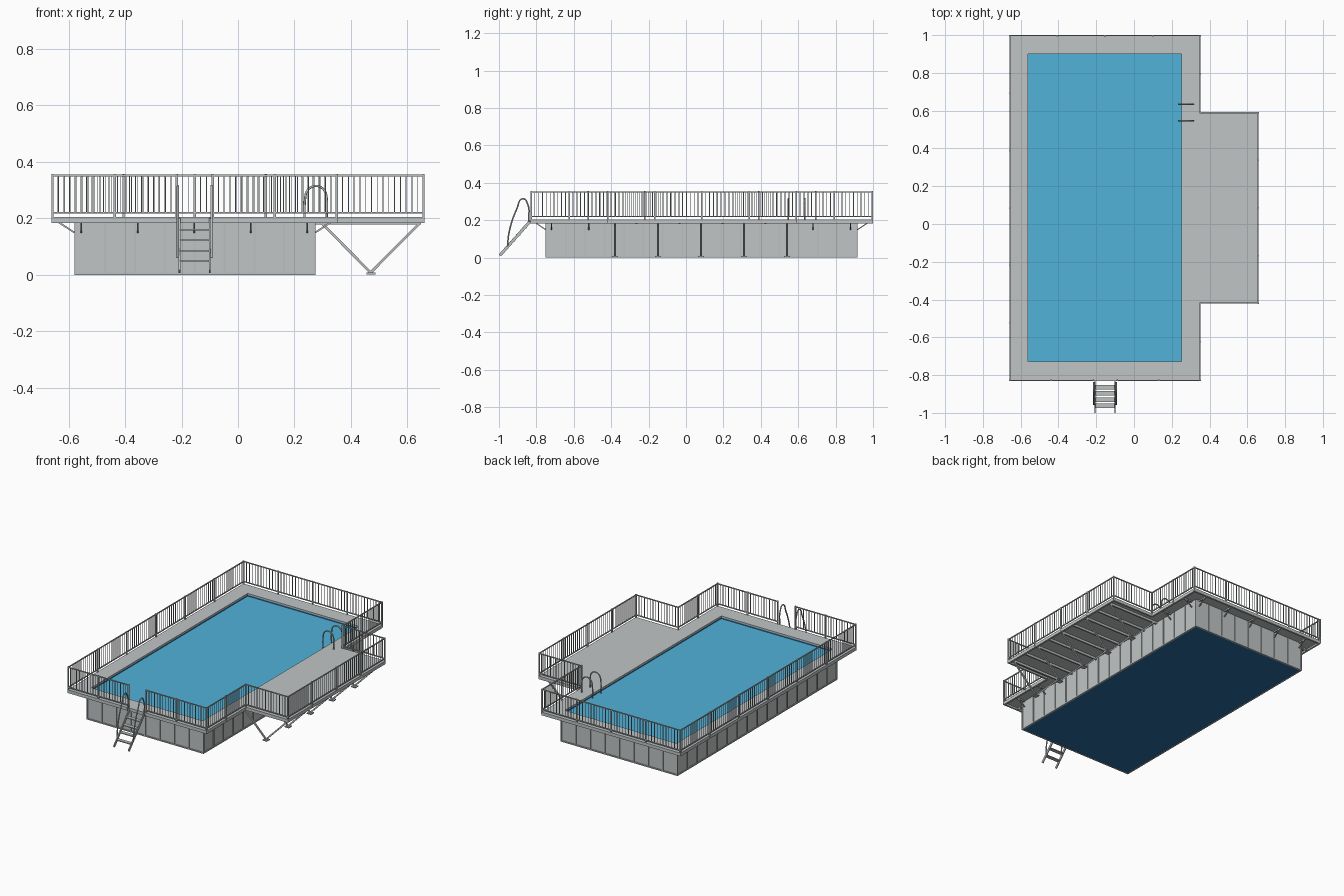
import bpy, bmesh, math
from mathutils import Vector, Matrix

if "Cube" in bpy.data.objects:
    bpy.data.objects.remove(bpy.data.objects["Cube"])


def material(name, rgb):
    lin = [((c / 255 + 0.055) / 1.055) ** 2.4 for c in rgb] + [1]
    m = bpy.data.materials.new(name)
    m.use_nodes = True
    m.diffuse_color = lin
    m.node_tree.nodes["Principled BSDF"].inputs["Base Color"].default_value = lin
    return m


GREY = material("light grey deck", (192, 197, 198))
STEEL = material("light grey steel", (188, 192, 193))
WATER = material("water blue", (81, 178, 216))
LINER = material("deep blue liner", (42, 106, 160))

# Main levels and plan limits
DECK_LOW, DECK_TOP, RAIL_TOP = 0.183, 0.204, 0.355
X0, X1, X2 = -0.66, 0.353, 0.66
Y0, Y1, Y2, Y3 = -0.831, -0.422, 0.592, 1.0
WX0, WX1, WY0, WY1 = -0.58, 0.274, -0.75, 0.917
PX0, PX1, PY0, PY1 = -0.56, 0.252, -0.727, 0.90


def box(bm, x0, x1, y0, y1, z0, z1):
    size = Matrix.Diagonal((x1 - x0, y1 - y0, z1 - z0, 1))
    mid = Matrix.Translation(((x0 + x1) / 2, (y0 + y1) / 2, (z0 + z1) / 2))
    bmesh.ops.create_cube(bm, size=1, matrix=mid @ size)


def beam(bm, p, q, w, h=None):
    """Rectangular bar from p to q."""
    p, q = Vector(p), Vector(q)
    turn = (q - p).to_track_quat('Z', 'Y').to_matrix().to_4x4()
    size = Matrix.Diagonal((w, h or w, (q - p).length, 1))
    bmesh.ops.create_cube(bm, size=1, matrix=Matrix.Translation((p + q) / 2) @ turn @ size)


def finish(bm, name, mat):
    bmesh.ops.recalc_face_normals(bm, faces=bm.faces)
    me = bpy.data.meshes.new(name)
    bm.to_mesh(me)
    bm.free()
    me.materials.append(mat)
    bpy.context.collection.objects.link(bpy.data.objects.new(name, me))


def ring(bm, x0, x1, y0, y1, t, z0, z1):
    """Rectangular frame of wall thickness t, inside the given limits."""
    box(bm, x0, x0 + t, y0, y1, z0, z1)
    box(bm, x1 - t, x1, y0, y1, z0, z1)
    box(bm, x0 + t, x1 - t, y0, y0 + t, z0, z1)
    box(bm, x0 + t, x1 - t, y1 - t, y1, z0, z1)


def tube(name, points, r, mat):
    cu = bpy.data.curves.new(name, 'CURVE')
    cu.dimensions = '3D'
    cu.bevel_depth, cu.bevel_resolution, cu.resolution_u = r, 2, 6
    cu.use_fill_caps = True
    sp = cu.splines.new('BEZIER')
    sp.bezier_points.add(len(points) - 1)
    for bp, co in zip(sp.bezier_points, points):
        bp.co = co
        bp.handle_left_type = bp.handle_right_type = 'AUTO'
    cu.materials.append(mat)
    bpy.context.collection.objects.link(bpy.data.objects.new(name, cu))


# Deck slab with the pool opening
outline = [(X0, Y0), (X1, Y0), (X1, Y1), (X2, Y1), (X2, Y2), (X1, Y2), (X1, Y3), (X0, Y3)]
hole = [(PX0, PY0), (PX1, PY0), (PX1, PY1), (PX0, PY1)]
bm = bmesh.new()
for loop in (outline, hole):
    vs = [bm.verts.new((x, y, DECK_TOP)) for x, y in loop]
    for a, b in zip(vs, vs[1:] + vs[:1]):
        bm.edges.new((a, b))
bmesh.ops.triangle_fill(bm, edges=bm.edges[:], use_beauty=True, normal=(0, 0, 1))
ext = bmesh.ops.extrude_face_region(bm, geom=bm.faces[:])
low = [g for g in ext["geom"] if isinstance(g, bmesh.types.BMVert)]
bmesh.ops.translate(bm, verts=low, vec=(0, 0, -0.01))
finish(bm, "deck", GREY)

# Edge channel under the deck
bm = bmesh.new()
for (xa, ya), (xb, yb) in zip(outline, outline[1:] + outline[:1]):
    d = Vector((xb - xa, yb - ya)).normalized()
    n = Vector((-d.y, d.x)) * 0.012
    xs, ys = sorted((xa, xb, xa + n.x, xb + n.x)), sorted((ya, yb, ya + n.y, yb + n.y))
    box(bm, xs[0], xs[-1], ys[0], ys[-1], DECK_LOW, DECK_TOP - 0.001)
finish(bm, "deck_edge", GREY)

# Pool walls, their ribs and rims
bm = bmesh.new()
ring(bm, WX0 + 0.005, WX1 - 0.005, WY0 + 0.005, WY1 - 0.005, 0.01, 0.003, 0.194)
finish(bm, "pool_walls", GREY)

bm = bmesh.new()
for i in range(9):
    x = WX0 + 0.004 + (WX1 - WX0 - 0.008) * i / 8
    for y in (WY0, WY1 - 0.006):
        box(bm, x - 0.004, x + 0.004, y, y + 0.006, 0.004, 0.19)
for i in range(17):
    y = WY0 + 0.004 + (WY1 - WY0 - 0.008) * i / 16
    for x in (WX0, WX1 - 0.006):
        box(bm, x, x + 0.006, y - 0.004, y + 0.004, 0.004, 0.19)
ring(bm, WX0, WX1, WY0, WY1, 0.01, 0, 0.008)
finish(bm, "wall_ribs", STEEL)

# Liner set flush with the deck opening, and water
bm = bmesh.new()
box(bm, WX0 + 0.008, WX1 - 0.008, WY0 + 0.008, WY1 - 0.008, 0.001, 0.008)
t = 0.002
ring(bm, PX0 - t, PX1 + t, PY0 - t, PY1 + t, t, 0.008, 0.194)
finish(bm, "pool_liner", LINER)
bm = bmesh.new()
box(bm, PX0, PX1, PY0, PY1, 0.176, 0.186)
finish(bm, "water", WATER)

# Diagonal brackets carrying the walkway
bm = bmesh.new()


def bracket(x, y, dx, dy):
    reach = 0.058
    beam(bm, (x, y, 0.15), (x + dx * reach, y + dy * reach, 0.188), 0.006)
    beam(bm, (x, y, 0.188), (x + dx * 0.075, y + dy * 0.075, 0.188), 0.008)


for i in range(5):
    x = -0.555 + 0.2 * i
    bracket(x, WY0, 0, -1)
    bracket(x, WY1, 0, 1)
for i in range(9):
    y = -0.72 + 0.2 * i
    bracket(WX0, y, -1, 0)
    if not Y1 < y < Y2:
        bracket(WX1, y, 1, 0)
finish(bm, "walkway_brackets", STEEL)

# Side terrace joists and V-shaped supports
bm = bmesh.new()
for i in range(9):
    y = -0.38 + 0.115 * i
    beam(bm, (WX1, y, 0.189), (X2 - 0.012, y, 0.189), 0.01, 0.02)
finish(bm, "terrace_joists", STEEL)
bm = bmesh.new()
for i in range(5):
    y = -0.38 + 0.23 * i
    for x in (0.295, 0.645):
        beam(bm, (x, y, 0.184), (0.47, y, 0.008), 0.009)
    box(bm, 0.455, 0.487, y - 0.016, y + 0.016, 0.002, 0.008)
finish(bm, "terrace_supports", STEEL)


# Railings: posts, two rails and balusters in each bay
def railing(name, a, b, bays):
    bm = bmesh.new()
    a, b = Vector((*a, 0)), Vector((*b, 0))
    up = Vector((0, 0, 1))
    for z in (0.22, RAIL_TOP - 0.003):
        beam(bm, a + up * z, b + up * z, 0.006)
    n = max(1, round((b - a).length / bays / 0.0205))
    for i in range(bays * n + 1):
        p = a.lerp(b, i / (bays * n))
        if i % n == 0:
            beam(bm, p + up * 0.19, p + up * (RAIL_TOP + 0.002), 0.008)
        else:
            beam(bm, p + up * 0.22, p + up * RAIL_TOP, 0.003)
    finish(bm, name, STEEL)


e = 0.003
railing("left_side_railing", (X1 - e, Y0 + e), (X1 - e, Y1 + e), 2)
railing("terrace_front_railing", (X1 - e, Y1 + e), (X2 - e, Y1 + e), 1)
railing("terrace_outer_railing", (X2 - e, Y1 + e), (X2 - e, Y2 - e), 4)
railing("terrace_back_railing", (X2 - e, Y2 - e), (X1 - e, Y2 - e), 1)
railing("left_back_railing", (X1 - e, Y2 - e), (X1 - e, Y3 - e), 2)
railing("back_railing", (X1 - e, Y3 - e), (X0 + e, Y3 - e), 4)
railing("right_side_railing", (X0 + e, Y3 - e), (X0 + e, Y0 + e), 6)
railing("front_right_railing", (X0 + e, Y0 + e), (-0.217, Y0 + e), 2)
railing("front_left_railing", (-0.089, Y0 + e), (X1 - e, Y0 + e), 2)

# Entrance steps with curved handrails
bm = bmesh.new()
for x in (-0.207, -0.1):
    beam(bm, (x, -0.995, 0.012), (x, -0.832, 0.196), 0.006, 0.016)
for i in range(4):
    t = 0.2 + 0.2 * i
    y, z = -0.995 + 0.163 * t, 0.012 + 0.184 * t
    box(bm, -0.205, -0.102, y - 0.012, y + 0.012, z - 0.003, z + 0.003)
finish(bm, "entrance_steps", STEEL)
for side, x in (("right", -0.213), ("left", -0.094)):
    path = [(-0.955, 0.06), (-0.945, 0.14), (-0.905, 0.26), (-0.872, 0.315),
            (-0.846, 0.285), (-0.842, 0.19)]
    tube(side + "_step_handrail", [(x, y, z) for y, z in path], 0.004, STEEL)

# Pool ladder hoops beside the terrace
for side, y in (("front", 0.547), ("back", 0.635)):
    arch = [(0.276 + 0.038 * math.cos(math.pi * i / 6), y, 0.272 + 0.043 * math.sin(math.pi * i / 6))
            for i in range(7)]
    tube(side + "_pool_ladder_hoop", [(0.314, y, 0.2)] + arch + [(0.236, y, 0.18)], 0.004, STEEL)
